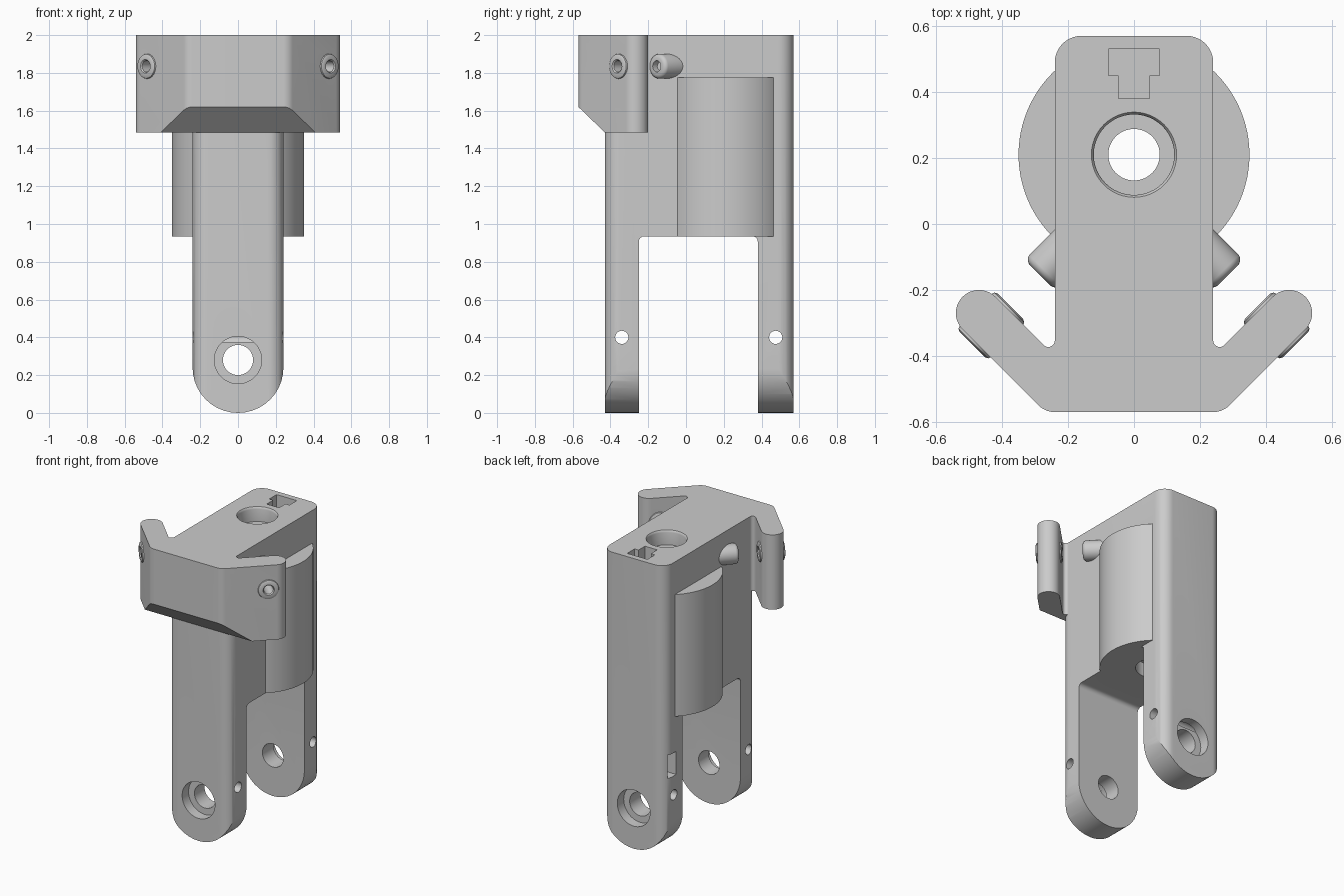
import bpy, bmesh, math
from mathutils import Vector

old = bpy.data.objects.get("Cube")
if old:
    bpy.data.objects.remove(old, do_unlink=True)

grey = bpy.data.materials.new("plain_grey")
grey.use_nodes = True
tone = (0.6, 0.6, 0.6, 1)
grey.diffuse_color = tone
grey.node_tree.nodes["Principled BSDF"].inputs["Base Color"].default_value = tone


def finish(name, bm):
    bmesh.ops.remove_doubles(bm, verts=bm.verts, dist=1e-5)
    bmesh.ops.recalc_face_normals(bm, faces=bm.faces)
    mesh = bpy.data.meshes.new(name)
    bm.to_mesh(mesh)
    bm.free()
    mesh.materials.append(grey)
    obj = bpy.data.objects.new(name, mesh)
    bpy.context.collection.objects.link(obj)
    return obj


def rounded(corners, steps=10):
    """Outline from (a, b, radius) corners, each one filleted."""
    out = []
    for i, (a, b, r) in enumerate(corners):
        p = Vector((a, b))
        if r == 0:
            out.append(p)
            continue
        u = (Vector(corners[i - 1][:2]) - p).normalized()
        v = (Vector(corners[(i + 1) % len(corners)][:2]) - p).normalized()
        half = u.angle(v) / 2
        centre = p + (u + v).normalized() * (r / math.sin(half))
        t = r / math.tan(half)
        start = (p + u * t - centre).normalized()
        end = (p + v * t - centre).normalized()
        sweep = math.pi - 2 * half
        for k in range(steps + 1):
            f = k / steps
            arm = start * math.sin((1 - f) * sweep) + end * math.sin(f * sweep)
            out.append(centre + arm * (r / math.sin(sweep)))
    return out


def prism(name, corners, lo, hi, axis):
    """Extrude a filleted outline along one axis."""
    place = {"x": lambda p, h: (h, p[0], p[1]),
             "y": lambda p, h: (p[0], h, p[1]),
             "z": lambda p, h: (p[0], p[1], h)}[axis]
    bm = bmesh.new()
    face = bm.faces.new([bm.verts.new(place(p, lo)) for p in rounded(corners)])
    ext = bmesh.ops.extrude_face_region(bm, geom=[face], use_keep_orig=True)
    verts = [g for g in ext["geom"] if isinstance(g, bmesh.types.BMVert)]
    bmesh.ops.translate(bm, verts=verts, vec=place((0, 0), hi - lo))
    return finish(name, bm)


def lathe(name, profile, origin, direction, closed=False, n=48):
    """Turn a (radius, distance) profile around an axis."""
    turn = Vector(direction).to_track_quat("Z", "Y")
    bm = bmesh.new()
    rings = []
    for r, d in profile:
        rings.append([bm.verts.new(Vector(origin) + turn @ Vector(
            (r * math.cos(math.tau * k / n), r * math.sin(math.tau * k / n), d)))
            for k in range(n)])
    pairs = list(zip(rings, rings[1:]))
    if closed:
        pairs.append((rings[-1], rings[0]))
    else:
        bm.faces.new(rings[0])
        bm.faces.new(rings[-1])
    for a, b in pairs:
        for k in range(n):
            j = (k + 1) % n
            bm.faces.new((a[k], a[j], b[j], b[k]))
    return finish(name, bm)


def combine(target, tool, operation="DIFFERENCE"):
    mod = target.modifiers.new("combine", "BOOLEAN")
    mod.operation, mod.solver, mod.object = operation, "EXACT", tool
    bpy.context.view_layer.objects.active = target
    bpy.ops.object.modifier_apply(modifier=mod.name)
    bpy.data.objects.remove(tool, do_unlink=True)


W = 0.24          # half width of the frame
FLOOR = 0.935     # underside between the legs

# Two-legged frame with round feet
frame = prism("frame", [(-W, -0.43, 0.08), (W, -0.43, 0.08),
                        (W, 0.57, 0.08), (-W, 0.57, 0.08)], 0, 2, "z")
S = W + 0.0005
combine(frame, prism("foot_shape", [(-S, 0, W), (S, 0, W), (S, 3, 0), (-S, 3, 0)],
                     -1, 1, "y"), "INTERSECT")
combine(frame, prism("leg_gap", [(-0.25, -1, 0), (0.38, -1, 0), (0.38, FLOOR, 0.03),
                                 (-0.25, FLOOR, 0.03)], -1, 1, "x"))

# Front head with two swept wings and a chamfered lower lip
half = [(0.269, -0.57, 0.07), (0.569, -0.27, 0.0699), (0.47, -0.171, 0.0699),
        (W, -0.401, 0.02), (W, -0.1, 0)]
head = prism("head", half + [(-x, y, r) for x, y, r in reversed(half)], 1.485, 2, "z")
combine(head, prism("lip_cut", [(-0.71, 1.755, 0), (-0.29, 1.35, 0), (-0.71, 1.35, 0)],
                    -1, 1, "x"))
combine(frame, head, "UNION")

# Round housing bulging from both sides
combine(frame, lathe("housing", [(0.35, FLOOR), (0.35, 1.775)], (0, 0.21, 0),
                     (0, 0, 1), n=96), "UNION")

# Stepped vertical bore with a softened rim, and stepped foot bores
combine(frame, lathe("main_bore", [(0.125, 0.8), (0.125, 1.03), (0.078, 1.03), (0.078, 1.9),
                                   (0.122, 1.9), (0.122, 1.985), (0.125, 1.995),
                                   (0.13, 2.001), (0.13, 2.1)], (0, 0.21, 0), (0, 0, 1)))
combine(frame, lathe("foot_bore", [(0.125, -0.7), (0.125, -0.36), (0.08, -0.36), (0.08, 0.5),
                                   (0.125, 0.5), (0.125, 0.7)], (0, 0, 0.28), (0, 1, 0)))

# Cross pin holes through each leg
for y in (-0.34, 0.475):
    combine(frame, lathe("pin_hole", [(0.035, -1), (0.035, 1)], (0, y, 0.4), (1, 0, 0), n=24))

# T-shaped pocket on top and nut slot in the rear leg
tee = [(0.047, 0.38, 0), (0.047, 0.45, 0), (0.077, 0.45, 0), (0.077, 0.53, 0)]
combine(frame, prism("tee_pocket", tee + [(-x, y, r) for x, y, r in reversed(tee)],
                     1.88, 2.1, "z"))
combine(frame, prism("nut_slot", [(0.45, 0.53, 0), (0.53, 0.53, 0), (0.53, 0.69, 0),
                                  (0.45, 0.69, 0)], -0.4, 0.02, "x"))

# Wing bushings and the side lugs facing them
parts = [frame]
for s, side in ((1, "left"), (-1, "right")):
    out = (s, -1, 0)
    mid = (s * 0.4325, -0.3075, 1.835)
    combine(frame, lathe("bushing_hole", [(0.05, -0.13), (0.05, 0.2)], mid, out))
    edge = [(0.03, 0.076), (0.036, 0.082), (0.054, 0.082), (0.064, 0.077), (0.068, 0.065)]
    parts.append(lathe(side + "_bushing", edge + [(r, -d) for r, d in reversed(edge)],
                       mid, out, closed=True))
    parts.append(lathe(side + "_lug", [(0.03, -0.1), (0.03, 0), (0.046, 0), (0.056, -0.004),
                                       (0.063, -0.011), (0.066, -0.02), (0.066, -0.2)],
                       (s * 0.285, -0.155, 1.835), out))

# Smooth curves, keep edges sharp
bpy.ops.object.select_all(action="DESELECT")
for obj in parts:
    obj.select_set(True)
bpy.context.view_layer.objects.active = frame
bpy.ops.object.shade_smooth_by_angle(angle=math.radians(30))
